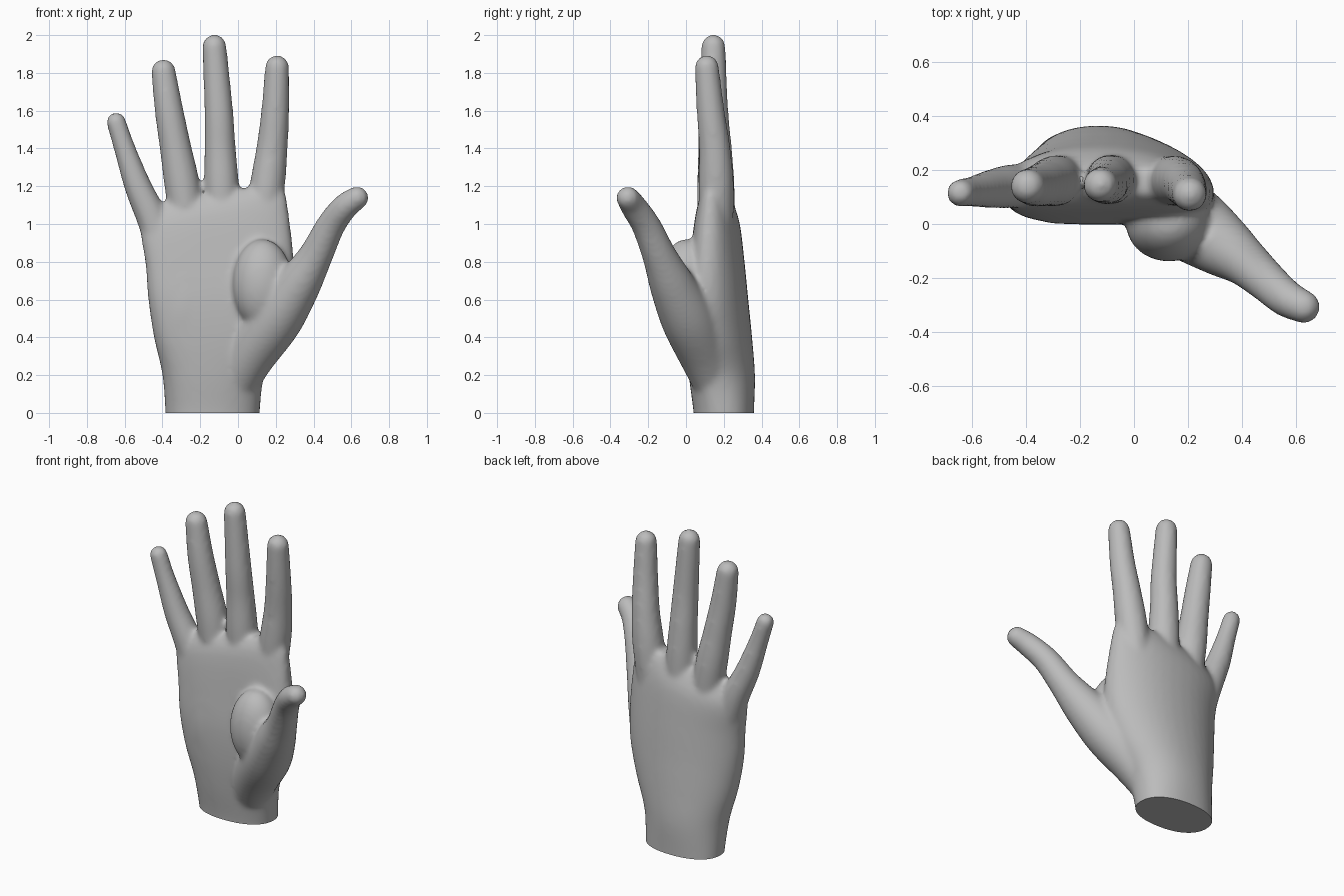
import bpy, bmesh, math
from mathutils import Vector

if "Cube" in bpy.data.objects:
    bpy.data.objects.remove(bpy.data.objects["Cube"])

SEG = 40
skin = bpy.data.materials.new("grey skin")
skin.diffuse_color = (0.5, 0.5, 0.5, 1)
skin.use_nodes = True
skin.node_tree.nodes["Principled BSDF"].inputs["Base Color"].default_value = skin.diffuse_color

bm = bmesh.new()


def loft(rings):
    """Skin a list of point rings and close both ends."""
    loops = [[bm.verts.new(p) for p in ring] for ring in rings]
    for a, b in zip(loops, loops[1:]):
        for i in range(SEG):
            j = (i + 1) % SEG
            bm.faces.new((a[i], a[j], b[j], b[i]))
    bm.faces.new(loops[0][::-1])
    bm.faces.new(loops[-1])


def spline(points, steps=6):
    """Catmull-Rom interpolation of equal-length tuples."""
    pts = [Vector(p) for p in points]
    pts = [2 * pts[0] - pts[1]] + pts + [2 * pts[-1] - pts[-2]]
    out = []
    for a, b, c, d in zip(pts, pts[1:], pts[2:], pts[3:]):
        for k in range(steps):
            t = k / steps
            out.append(0.5 * (2 * b + (c - a) * t + (2 * a - 5 * b + 4 * c - d) * t * t
                              + (3 * b - a - 3 * c + d) * t ** 3))
    return out + [pts[-2]]


def digit(points):
    """Round tube through (x, y, z, radius) points with a ball at the tip."""
    path = spline(points)
    rings = []
    for i, p in enumerate(path):
        d = path[min(i + 1, len(path) - 1)].xyz - path[max(i - 1, 0)].xyz
        u = Vector((0, 1, 0)).cross(d).normalized()
        v = d.cross(u).normalized()
        r = p[3] + 0.004
        rings.append([p.xyz + r * (u * math.cos(2 * math.pi * k / SEG)
                                   + v * math.sin(2 * math.pi * k / SEG))
                      for k in range(SEG)])
    loft(rings)
    tip = bmesh.ops.create_uvsphere(bm, u_segments=32, v_segments=20, radius=path[-1][3] + 0.004)
    bmesh.ops.translate(bm, verts=tip["verts"], vec=path[-1].xyz)


def pad(loc, size):
    """Soft ellipsoid muscle pad."""
    ball = bmesh.ops.create_uvsphere(bm, u_segments=32, v_segments=20, radius=1)["verts"]
    bmesh.ops.scale(bm, verts=ball, vec=size)
    bmesh.ops.translate(bm, verts=ball, vec=loc)


# Wrist and palm: z, left, right, front, back; then arch and slope
sections = [(-0.10, -0.385, 0.11), (0.0, -0.385, 0.115), (0.2, -0.40, 0.14), (0.4, -0.445, 0.23),
            (0.6, -0.475, 0.29), (0.8, -0.49, 0.295), (1.0, -0.515, 0.27),
            (1.1, -0.49, 0.25), (1.16, -0.42, 0.22)]
depths = [(0.04, 0.36, 0, 0), (0.04, 0.36, 0, 0), (0.015, 0.365, 0.02, 0), (0.0, 0.35, 0.04, 0),
          (0.0, 0.33, 0.05, 0), (0.02, 0.31, 0.05, 0.03), (0.045, 0.285, 0.04, 0.12),
          (0.07, 0.25, 0.03, 0.18), (0.11, 0.21, 0.02, 0.18)]
rings = []
# the Vector has seven components: z, x0, x1, y0, y1, arch, slope
for z, x0, x1, y0, y1, arch, slope in spline([s + d for s, d in zip(sections, depths)]):
    ring = []
    for k in range(SEG):
        a = 2 * math.pi * k / SEG
        c, s = math.cos(a), math.sin(a)
        e = 2 / 2.25
        ux = math.copysign(abs(c) ** e, c)
        uy = math.copysign(abs(s) ** e, s)
        x = (x0 + x1) / 2 + ux * (x1 - x0) / 2
        y = (y0 + y1) / 2 + uy * (y1 - y0) / 2 - arch * ux * ux
        ring.append((x, y, z + slope * (x + 0.12)))
    rings.append(ring)
loft(rings)

# Four fingers, from knuckle to tip
digit([(-0.41, 0.14, 0.88, 0.075), (-0.455, 0.14, 1.03, 0.078), (-0.53, 0.13, 1.2, 0.068),
       (-0.6, 0.12, 1.4, 0.053), (-0.645, 0.115, 1.54, 0.048)])
digit([(-0.26, 0.165, 0.95, 0.085), (-0.295, 0.16, 1.2, 0.09), (-0.33, 0.15, 1.4, 0.08),
       (-0.365, 0.14, 1.6, 0.072), (-0.395, 0.14, 1.808, 0.061)])
digit([(-0.08, 0.17, 0.95, 0.085), (-0.087, 0.165, 1.2, 0.088), (-0.095, 0.16, 1.4, 0.079),
       (-0.102, 0.148, 1.6, 0.072), (-0.125, 0.145, 1.94, 0.06)])
digit([(0.12, 0.16, 0.95, 0.085), (0.155, 0.16, 1.2, 0.089), (0.18, 0.152, 1.4, 0.079),
       (0.197, 0.13, 1.6, 0.07), (0.207, 0.11, 1.83, 0.06)])

# Thumb and the muscle at its root
digit([(-0.03, 0.17, 0.1, 0.1), (0.06, 0.1, 0.3, 0.13), (0.2, 0.01, 0.5, 0.14),
       (0.32, -0.075, 0.68, 0.115), (0.41, -0.14, 0.83, 0.087), (0.49, -0.21, 0.99, 0.073),
       (0.565, -0.275, 1.09, 0.066), (0.63, -0.308, 1.138, 0.058)])
pad((0.13, 0.0, 0.68), (0.16, 0.14, 0.24))
# Outer heel of the palm
pad((-0.27, 0.11, 0.55), (0.17, 0.11, 0.32))

bmesh.ops.recalc_face_normals(bm, faces=bm.faces)
mesh = bpy.data.meshes.new("hand")
bm.to_mesh(mesh)
bm.free()
hand = bpy.data.objects.new("hand", mesh)
bpy.context.collection.objects.link(hand)
bpy.context.view_layer.objects.active = hand
hand.select_set(True)

# Fuse the parts into one skin and soften the creases
fuse = hand.modifiers.new("fuse", "REMESH")
fuse.mode = "VOXEL"
fuse.voxel_size = 0.014
soften = hand.modifiers.new("soften", "SMOOTH")
soften.factor = 0.5
soften.iterations = 12
for name in ("fuse", "soften"):
    bpy.ops.object.modifier_apply(modifier=name)

# Flat cut at the wrist
bm = bmesh.new()
bm.from_mesh(hand.data)
cut = bmesh.ops.bisect_plane(bm, geom=bm.verts[:] + bm.edges[:] + bm.faces[:], dist=1e-5,
                             plane_co=(0, 0, 0), plane_no=(0, 0, -1), clear_outer=True)
rim = [g for g in cut["geom_cut"] if isinstance(g, bmesh.types.BMEdge)]
bmesh.ops.contextual_create(bm, geom=rim)
bmesh.ops.recalc_face_normals(bm, faces=bm.faces)
bm.to_mesh(hand.data)
bm.free()

hand.data.materials.clear()
hand.data.materials.append(skin)
bpy.ops.object.shade_smooth_by_angle(angle=math.radians(45))
